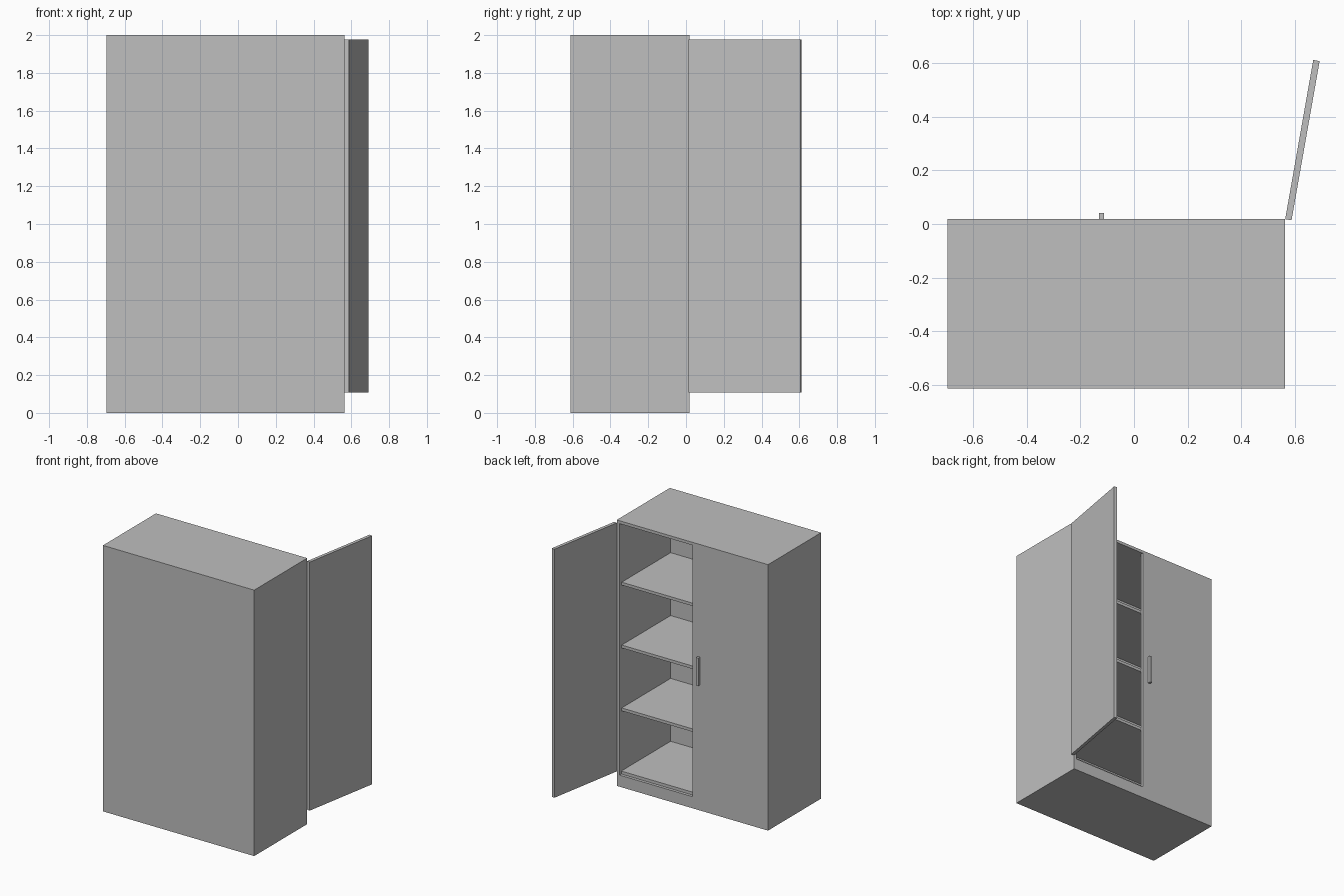
import bpy
import math
from mathutils import Matrix, Vector

if "Cube" in bpy.data.objects:
    bpy.data.objects.remove(bpy.data.objects["Cube"])

grey = bpy.data.materials.new("light_grey")
grey.diffuse_color = (0.52, 0.52, 0.52, 1)
grey.use_nodes = True
grey.node_tree.nodes["Principled BSDF"].inputs["Base Color"].default_value = grey.diffuse_color


def box(name, x0, x1, y0, y1, z0, z1):
    """Axis-aligned panel given by its limits."""
    bpy.ops.mesh.primitive_cube_add(size=1)
    ob = bpy.context.object
    ob.name = name
    centre = Vector(((x0 + x1) / 2, (y0 + y1) / 2, (z0 + z1) / 2))
    ob.data.transform(Matrix.Translation(centre)
                      @ Matrix.Diagonal((x1 - x0, y1 - y0, z1 - z0, 1)))
    ob.data.materials.append(grey)
    return ob


T = 0.022                       # panel thickness
L, R = -0.695, 0.563            # cabinet sides
B, F = -0.612, 0.018            # closed wall and door side
H = 2.0
FLOOR, CEIL = 0.109, H - T      # inner height, also the door height
MID = (L + R) / 2

# Carcass
box("left_side", L, L + T, B, F, 0, H)
box("right_side", R - T, R, B, F, 0, H)
box("top_panel", L + T, R - T, B, F, CEIL, H)
box("rear_panel", L + T, R - T, B, B + T, 0, CEIL)
box("floor_panel", L + T, R - T, B + T, F - T, FLOOR - T, FLOOR)
box("plinth", L + T, R - T, F - T, F, 0, FLOOR - T)
box("base_panel", L + T, R - T, B + T, F - T, 0, T)

# Three shelves with equal clear gaps
gap = (CEIL - FLOOR - 3 * T) / 4
for i in range(3):
    z = FLOOR + gap + i * (gap + T)
    box(f"shelf_{i + 1}", L + T, R - T, B + T, F - T - 0.005, z, z + T)

# Closed door set flush into the carcass, with its handle
box("closed_door", L + T, MID, F - T, F, FLOOR - T, CEIL)
box("handle", -0.131, -0.112, F, F + 0.023, 0.945, 1.155)

# Open door swung out on the outer corner
door = box("open_door", 0, 0.024, 0, 0.602, FLOOR, CEIL)
door.data.transform(Matrix.Translation((R, F, 0))
                    @ Matrix.Rotation(math.radians(-10), 4, 'Z'))
